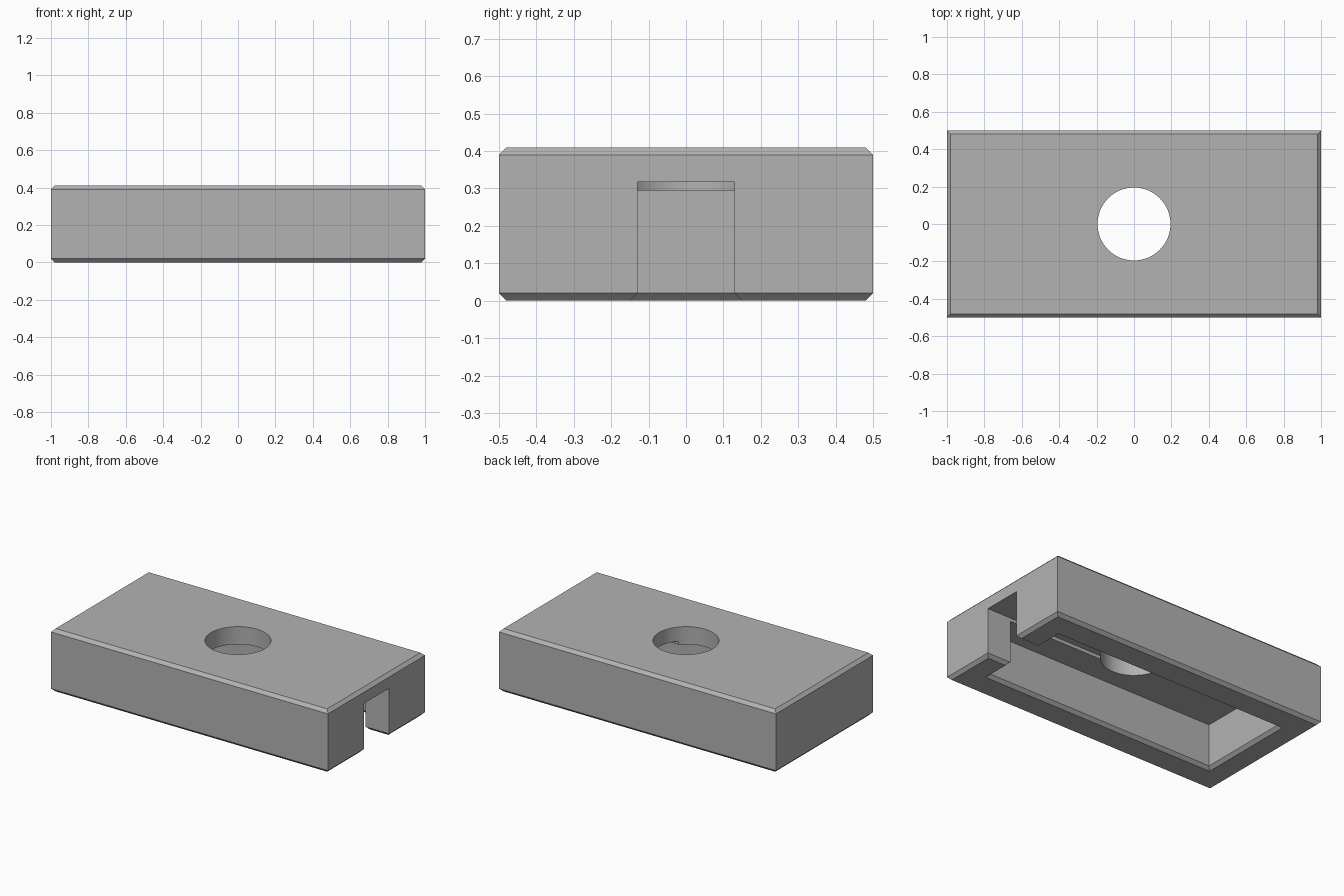
import bpy
import bmesh
import math

cube = bpy.data.objects.get("Cube")
if cube:
    bpy.data.objects.remove(cube, do_unlink=True)

LENGTH, WIDTH, HEIGHT, CHAMFER = 2.0, 1.0, 0.41, 0.02
CEILING, GROOVE_TOP = 0.295, 0.317

grey = bpy.data.materials.new("plain grey")
grey.use_nodes = True
colour = (0.45, 0.45, 0.45, 1)
grey.diffuse_color = colour
grey.node_tree.nodes["Principled BSDF"].inputs["Base Color"].default_value = colour


def finish(bm, name):
    bmesh.ops.recalc_face_normals(bm, faces=bm.faces[:])
    mesh = bpy.data.meshes.new(name)
    bm.to_mesh(mesh)
    bm.free()
    obj = bpy.data.objects.new(name, mesh)
    bpy.context.collection.objects.link(obj)
    mesh.materials.append(grey)
    return obj


def stacked_block(name, x0, x1, half_y, levels):
    """Loft rectangles; each level is (height, outward offset)."""
    bm = bmesh.new()
    rings = []
    for z, d in levels:
        corners = ((x0 - d, -half_y - d), (x1 + d, -half_y - d),
                   (x1 + d, half_y + d), (x0 - d, half_y + d))
        rings.append([bm.verts.new((x, y, z)) for x, y in corners])
    for low, high in zip(rings, rings[1:]):
        for i in range(4):
            j = (i + 1) % 4
            bm.faces.new((low[i], low[j], high[j], high[i]))
    bm.faces.new(rings[0])
    bm.faces.new(rings[-1])
    return finish(bm, name)


# Main block with chamfered top and bottom rims
block = stacked_block("cover_block", -LENGTH / 2, LENGTH / 2, WIDTH / 2, [
    (0, -CHAMFER), (CHAMFER, 0), (HEIGHT - CHAMFER, 0), (HEIGHT, -CHAMFER)])

# Underside cavity and end slot, both flared at the bottom rim
flare = [(-CHAMFER, 2 * CHAMFER), (CHAMFER, 0)]
cavity = stacked_block("cavity_cutter", -0.83, 0.83, 0.31, flare + [(CEILING, 0)])
slot = stacked_block("slot_cutter", 0.0, 1.2, 0.13, flare + [(GROOVE_TOP, 0)])

# Round hole through the top
bm = bmesh.new()
bmesh.ops.create_cone(bm, cap_ends=True, segments=64, radius1=0.195,
                      radius2=0.195, depth=1.0)
hole = finish(bm, "hole_cutter")

bpy.context.view_layer.objects.active = block
for cutter in (cavity, hole, slot):
    cutter.hide_render = True
    mod = block.modifiers.new(cutter.name, "BOOLEAN")
    mod.operation = "DIFFERENCE"
    mod.solver = "EXACT"
    mod.object = cutter
    bpy.ops.object.modifier_apply(modifier=mod.name)
    bpy.data.objects.remove(cutter, do_unlink=True)

bpy.ops.object.select_all(action="DESELECT")
block.select_set(True)
bpy.ops.object.shade_smooth_by_angle(angle=math.radians(30))
